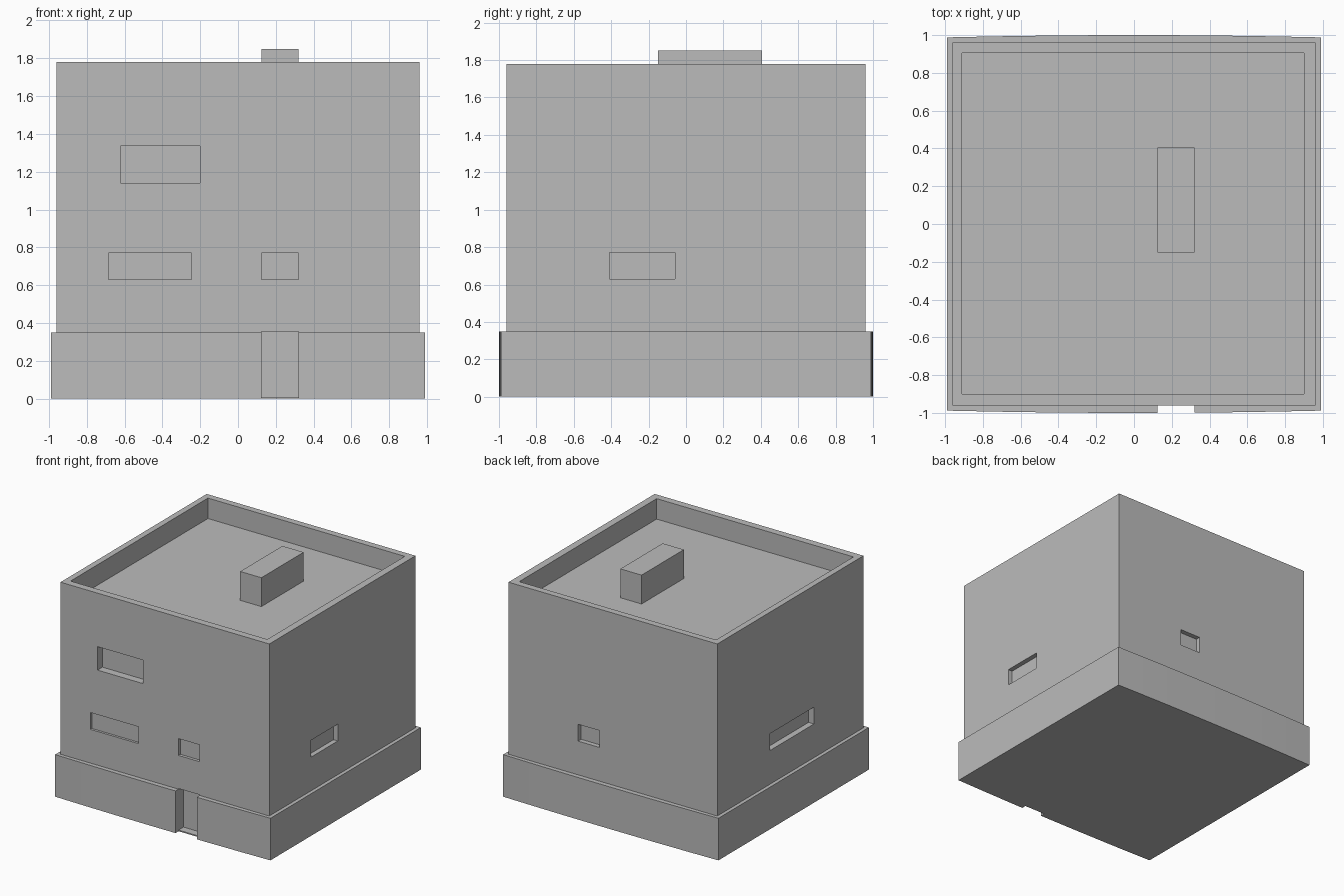
import bpy, bmesh

if "Cube" in bpy.data.objects:
    bpy.data.objects.remove(bpy.data.objects["Cube"], do_unlink=True)

grey = bpy.data.materials.new("plain_grey")
grey.use_nodes = True
grey.diffuse_color = (0.5, 0.5, 0.5, 1)
grey.node_tree.nodes["Principled BSDF"].inputs["Base Color"].default_value = (0.5, 0.5, 0.5, 1)


def prism(name, outline, z0, z1):
    """Upright solid made from a plan outline."""
    bm = bmesh.new()
    face = bm.faces.new([bm.verts.new((x, y, z0)) for x, y in outline])
    top = bmesh.ops.extrude_face_region(bm, geom=[face])["geom"]
    for v in top:
        if isinstance(v, bmesh.types.BMVert):
            v.co.z = z1
    bmesh.ops.recalc_face_normals(bm, faces=bm.faces)
    mesh = bpy.data.meshes.new(name)
    bm.to_mesh(mesh)
    bm.free()
    mesh.materials.append(grey)
    ob = bpy.data.objects.new(name, mesh)
    bpy.context.scene.collection.objects.link(ob)
    return ob


def box(name, x0, x1, y0, y1, z0, z1):
    return prism(name, [(x0, y0), (x1, y0), (x1, y1), (x0, y1)], z0, z1)


def cut(target, name, *bounds):
    cutter = box(name, *bounds)
    cutter.hide_render = True
    cutter.hide_viewport = True
    cutter.display_type = 'WIRE'
    mod = target.modifiers.new(name, 'BOOLEAN')
    mod.operation = 'DIFFERENCE'
    mod.solver = 'EXACT'
    mod.object = cutter


W = 0.96    # wall face
OUT = 1.1   # cutters reach beyond the wall

# Main block with a sunken roof behind a parapet
walls = box("walls", -W, W, -W, W, 0, 1.78)
cut(walls, "roof_recess", -0.91, 0.9, -0.9, 0.905, 1.61, 2)

# Recessed windows and doorway
low, high = 0.63, 0.77
cut(walls, "upper_front_window", -0.62, -0.2, -OUT, -W + 0.065, 1.14, 1.335)
cut(walls, "wide_front_window", -0.685, -0.245, -OUT, -W + 0.02, low, high)
cut(walls, "small_front_window", 0.125, 0.32, -OUT, -W + 0.025, low, high)
cut(walls, "left_side_window", W - 0.04, OUT, -0.41, -0.06, low, high)
cut(walls, "right_side_window", -OUT, -W + 0.05, -0.31, 0.27, low, high)
cut(walls, "back_window", 0.125, 0.32, W - 0.04, OUT, low, high)
cut(walls, "doorway", 0.125, 0.32, -OUT, -W + 0.065, 0.01, 0.355)

# Plinth band with gently bowed front and back, open at the doorway
half = 0.99
steps = [-half + 2 * half * i / 8 for i in range(9)]
bow = [(x, -1 + 0.012 * (x / half) ** 2) for x in steps]
plinth = prism("plinth", bow + [(-x, -y) for x, y in bow], 0, 0.35)
cut(plinth, "plinth_core", -W, W, -W, W, -1, 1)
cut(plinth, "plinth_gap", 0.125, 0.32, -OUT, -0.9, -1, 1)

# Roof box
box("chimney", 0.125, 0.32, -0.15, 0.405, 1.61, 1.85)
